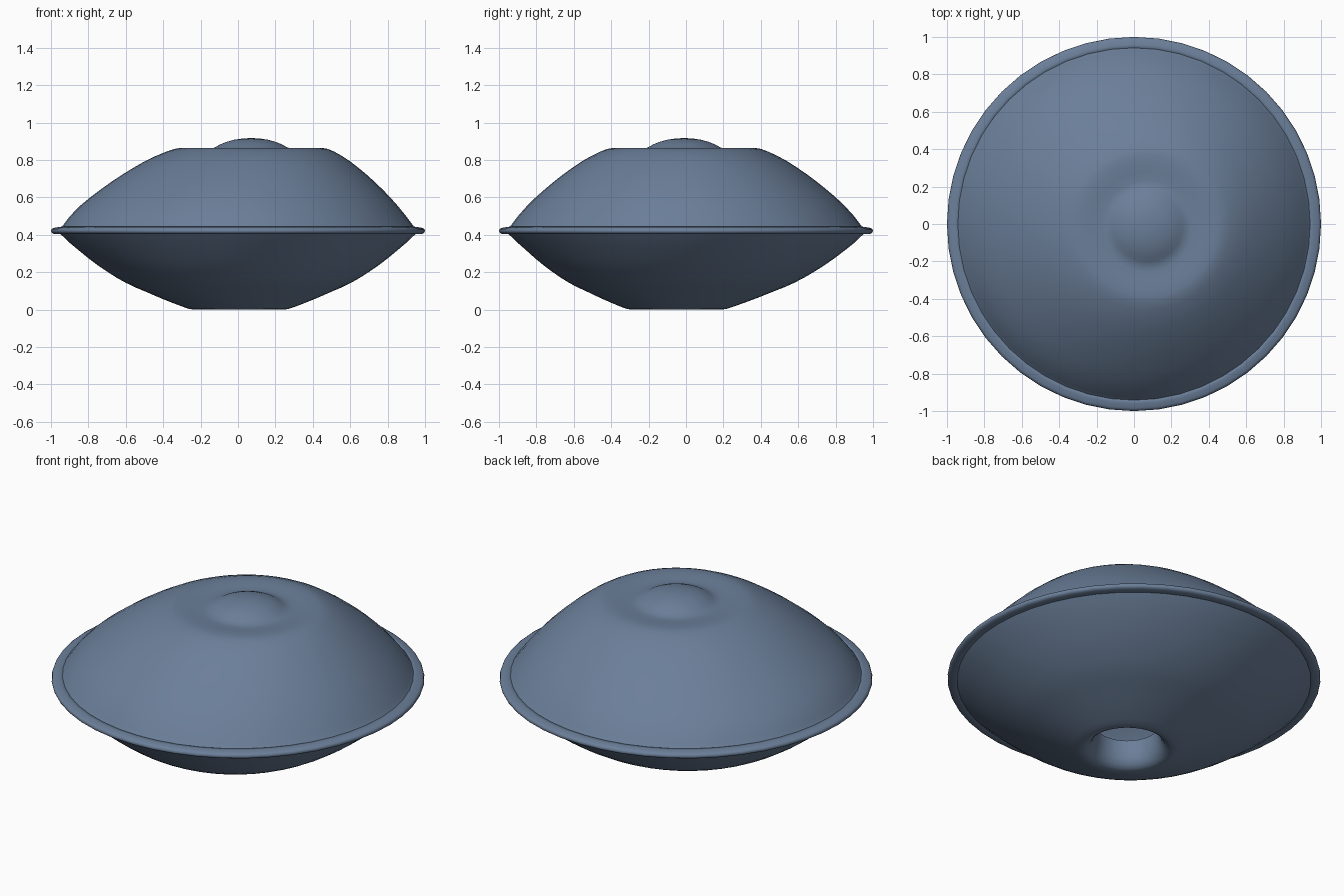
import bpy, bmesh, math

SEG = 48

steel = bpy.data.materials.new("blue steel")
steel.diffuse_color = (0.147, 0.212, 0.32, 1)


def lathe(name, profile, shift=(0, 0), r_full=0.4, r_zero=0.9, cap=False, closed=False):
    """Revolve (radius, height) points; the inner rings slide by shift, fading towards the rim."""
    bm = bmesh.new()
    rings = []
    for r, z in profile:
        f = max(0.0, min(1.0, (r_zero - r) / (r_zero - r_full)))
        cx, cy = shift[0] * f, shift[1] * f
        rings.append([bm.verts.new((cx + r * math.cos(2 * math.pi * i / SEG),
                                    cy + r * math.sin(2 * math.pi * i / SEG), z))
                      for i in range(SEG)])
    pairs = list(zip(rings, rings[1:]))
    if closed:
        pairs.append((rings[-1], rings[0]))
    for a, b in pairs:
        for i in range(SEG):
            j = (i + 1) % SEG
            bm.faces.new((a[i], a[j], b[j], b[i]))
    if cap:
        bm.faces.new(rings[-1])
    bmesh.ops.recalc_face_normals(bm, faces=bm.faces)
    me = bpy.data.meshes.new(name)
    bm.to_mesh(me)
    bm.free()
    ob = bpy.data.objects.new(name, me)
    bpy.context.collection.objects.link(ob)
    me.materials.append(steel)
    for p in me.polygons:
        p.use_smooth = True
    return ob


# Upper dome: slightly sunken plateau around a raised centre boss
top = [(0.955, 0.43), (0.94, 0.445), (0.925, 0.465), (0.90, 0.498), (0.85, 0.554),
       (0.80, 0.602), (0.75, 0.645), (0.70, 0.686), (0.65, 0.724), (0.60, 0.759),
       (0.55, 0.792), (0.50, 0.82), (0.45, 0.844), (0.41, 0.859), (0.38, 0.864),
       (0.34, 0.864), (0.29, 0.860), (0.245, 0.856), (0.215, 0.858), (0.19, 0.869),
       (0.165, 0.883), (0.13, 0.897), (0.09, 0.908), (0.05, 0.914), (0.02, 0.916)]
lathe("upper_shell", top, (0.07, -0.01), 0.42, 0.88, cap=True)

# Lower dome: rolls inward at the base into an open neck
bottom = [(0.955, 0.41), (0.94, 0.395), (0.90, 0.357), (0.85, 0.315), (0.80, 0.274),
          (0.75, 0.236), (0.70, 0.202), (0.65, 0.17), (0.60, 0.142), (0.55, 0.118),
          (0.50, 0.097), (0.45, 0.075), (0.40, 0.054), (0.35, 0.034), (0.30, 0.015),
          (0.265, 0.003), (0.24, 0.0), (0.22, 0.006), (0.20, 0.022), (0.185, 0.05),
          (0.177, 0.085), (0.172, 0.12), (0.17, 0.15)]
lathe("lower_shell", bottom, (0.005, -0.05), 0.28, 0.88)

# Rounded flange joining both shells
rim = [(0.935, 0.405), (0.96, 0.403), (0.985, 0.405), (0.996, 0.411), (1.0, 0.42),
       (0.996, 0.431), (0.985, 0.437), (0.96, 0.441), (0.935, 0.444)]
lathe("rim_flange", rim, closed=True)
